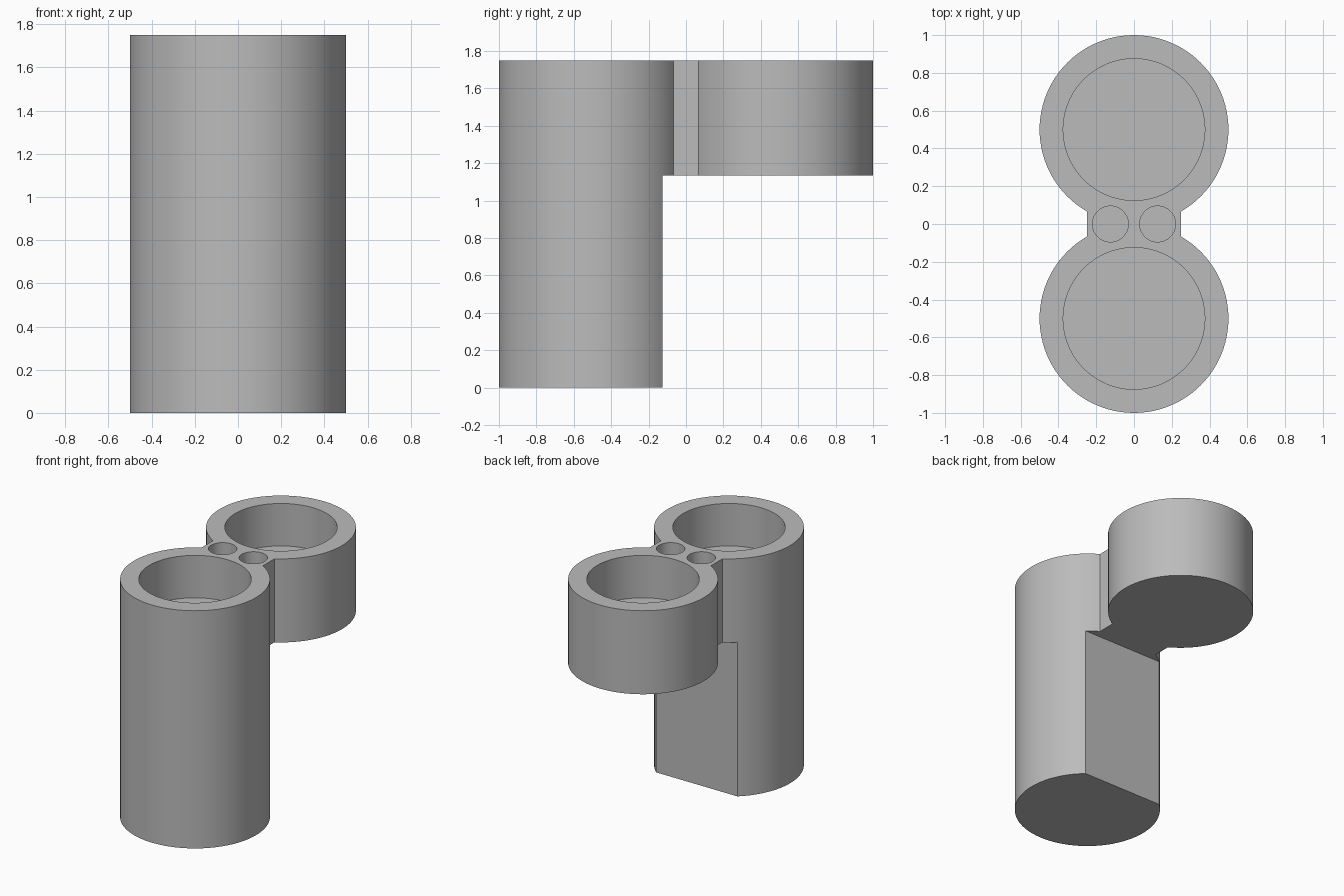
import bpy
import bmesh
from mathutils import Matrix, Vector

if "Cube" in bpy.data.objects:
    bpy.data.objects.remove(bpy.data.objects["Cube"])

TOP, UNDER = 1.75, 1.135      # rim height and underside of the raised cup
FLOOR = TOP - 0.3125          # floor of the pockets

grey = bpy.data.materials.new("grey plastic")
grey.diffuse_color = (0.5, 0.5, 0.5, 1)
grey.use_nodes = True
grey.node_tree.nodes["Principled BSDF"].inputs["Base Color"].default_value = grey.diffuse_color


def add_object(name, bm):
    mesh = bpy.data.meshes.new(name)
    bm.to_mesh(mesh)
    bm.free()
    mesh.materials.append(grey)
    obj = bpy.data.objects.new(name, mesh)
    bpy.context.collection.objects.link(obj)
    return obj


def cylinder(name, x, y, r, z0, z1, sides=96):
    bm = bmesh.new()
    bmesh.ops.create_cone(bm, cap_ends=True, segments=sides, radius1=r, radius2=r,
                          depth=z1 - z0, matrix=Matrix.Translation((x, y, (z0 + z1) / 2)))
    return add_object(name, bm)


def box(name, lo, hi):
    lo, hi = Vector(lo), Vector(hi)
    bm = bmesh.new()
    bmesh.ops.create_cube(bm, size=1, matrix=Matrix.Translation((lo + hi) / 2)
                          @ Matrix.Diagonal((*(hi - lo), 1)))
    return add_object(name, bm)


def combine(target, tool, operation):
    mod = target.modifiers.new(operation.lower(), 'BOOLEAN')
    mod.operation, mod.object, mod.solver = operation, tool, 'EXACT'
    bpy.context.view_layer.objects.active = target
    bpy.ops.object.modifier_apply(modifier=mod.name)
    bpy.data.objects.remove(tool, do_unlink=True)


# Tall front column with a flat cut on its back, below the raised cup
body = cylinder("twin_cup_holder", 0, -0.5, 0.5, 0, TOP)
combine(body, box("flat_cut", (-1, -0.125, -0.5), (1, 0.5, UNDER)), 'DIFFERENCE')

# Bridge and raised back cup
combine(body, box("bridge", (-0.25, -0.12, UNDER), (0.25, 0.12, TOP)), 'UNION')
combine(body, cylinder("back_cup", 0, 0.5, 0.5, UNDER, TOP), 'UNION')

# Large pockets in both cups, small pockets in the bridge
for s in (-1, 1):
    combine(body, cylinder("cup_pocket", 0, 0.5 * s, 0.375, FLOOR, TOP + 0.2), 'DIFFERENCE')
    combine(body, cylinder("small_pocket", 0.125 * s, 0, 0.095, FLOOR, TOP + 0.2, 48), 'DIFFERENCE')

# Smooth walls, sharp rims
bpy.ops.object.select_all(action='DESELECT')
body.select_set(True)
bpy.context.view_layer.objects.active = body
bpy.ops.object.shade_smooth_by_angle(angle=0.5)
